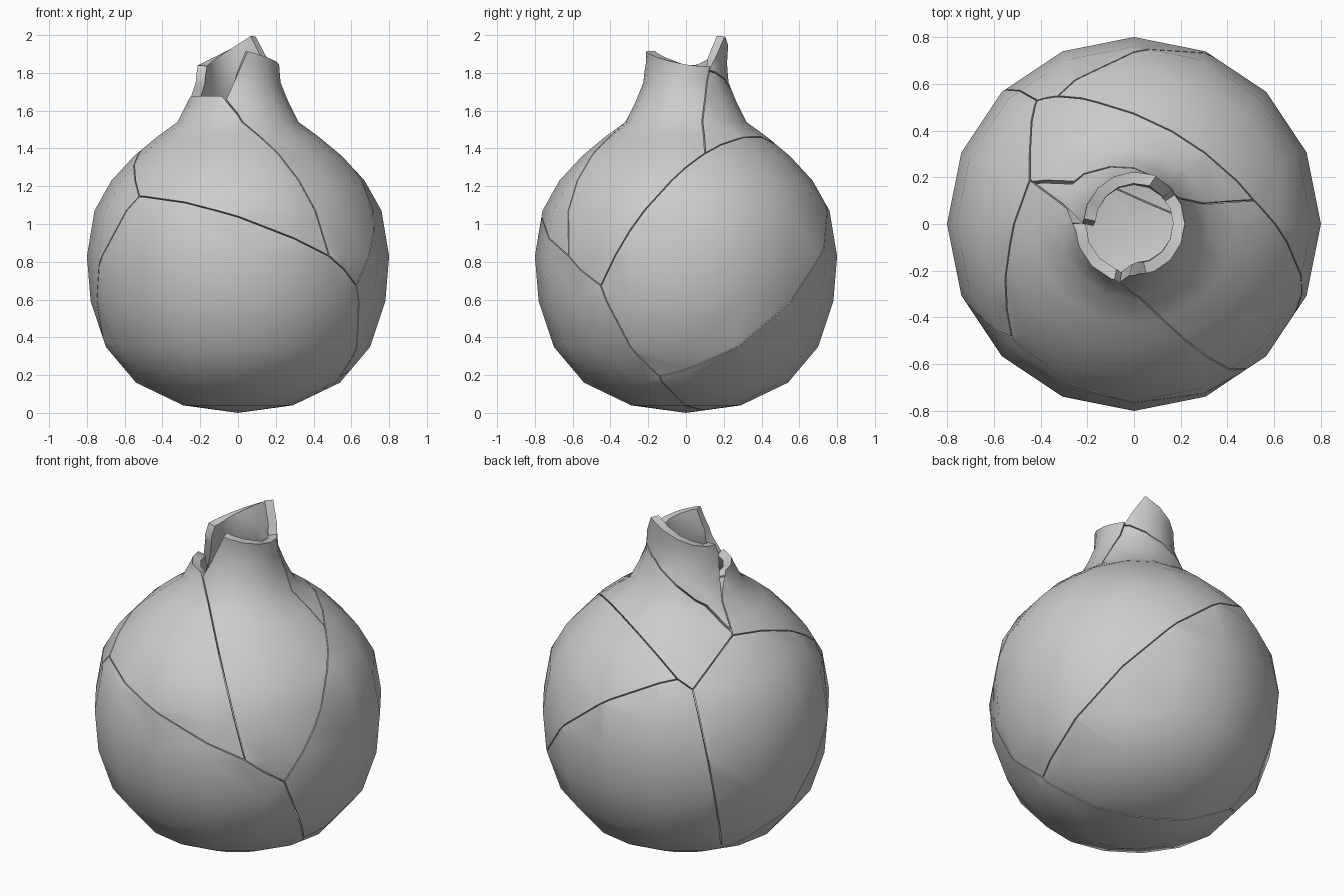
import bpy
import bmesh
import math
from mathutils import Vector

cube = bpy.data.objects.get("Cube")
if cube:
    bpy.data.objects.remove(cube, do_unlink=True)

WALL = 0.05
GAP = 0.003
CENTRE = Vector((0, 0, 0.83))

# One clay colour
clay = bpy.data.materials.new("grey_clay")
clay.use_nodes = True
clay.diffuse_color = (0.6, 0.6, 0.6, 1)
clay.node_tree.nodes["Principled BSDF"].inputs["Base Color"].default_value = (0.6, 0.6, 0.6, 1)

# Outer profile of the jar as (radius, height)
PROFILE = [(0, 0), (0.29, 0.04), (0.54, 0.16), (0.7, 0.35), (0.78, 0.59),
           (0.8, 0.83), (0.76, 1.07), (0.67, 1.23), (0.55, 1.36), (0.43, 1.46),
           (0.32, 1.54), (0.265, 1.65), (0.225, 1.75), (0.217, 1.85), (0.23, 2.05)]

# Points where cracks meet
P = {name: Vector(co) for name, co in {
    "front_left": (-0.53, -0.49, 1.15),
    "front_right": (0.49, -0.63, 0.83),
    "right": (0.64, -0.46, 0.67),
    "shoulder_right": (0.51, 0.10, 1.37),
    "low_right": (0.54, -0.14, 0.19),
    "back": (-0.33, 0.555, 1.26),
    "back_side": (-0.42, 0.535, 1.21),
    "shoulder_left": (-0.45, 0.19, 1.42),
    "low_left": (-0.45, 0.30, 0.16),
    "neck_front": (-0.06, -0.26, 1.67),
    "neck_left": (-0.24, 0.02, 1.70),
    "neck_right": (0.19, 0.13, 1.82),
    "peak_back": (0.10, 0.21, 2.00),
    "peak_front": (0.05, -0.23, 1.92),
}.items()}


def plane(a, b, c=CENTRE):
    """Plane through three points as (point, normal); radial by default."""
    a, b, c = (P[v] if isinstance(v, str) else Vector(v) for v in (a, b, c))
    return a, (b - a).cross(c - a).normalized()


# Cracks between neighbouring shards
belly_front = plane("front_left", "front_right")
belly_right = plane("front_right", "right")
neck_front = plane("front_right", "neck_front")
side_right = plane("right", "shoulder_right")
low_right = plane("right", "low_right")
base = plane("low_right", "low_left")
low_left = plane("low_left", "front_left")
shoulder_left = plane("front_left", "shoulder_left")
back_left = plane("back_side", "low_left")
side_left = plane("back_side", "shoulder_left")
back_short = plane("back", "back_side")
shoulder_back = plane("back", "shoulder_right")
back_right = plane("low_right", "back", (0.53, 0.57, 0.61))
neck_back = plane("shoulder_left", "neck_right", (-0.10, 0.24, 1.65))
neck_left = plane("shoulder_left", "neck_left")
neck_right = plane("shoulder_right", "neck_right", (-0.22, 0.02, 1.85))

# Broken edges round the mouth
notch = plane("neck_front", "peak_front", (0, 0, 1.8))
rim_front = plane("peak_front", (0.22, -0.02, 1.85), (0.2, 0.13, 1.83))
rim_back = plane("peak_back", (-0.22, 0.03, 1.84), (0.1, 0, 2.0))
rim_spike = plane("neck_right", "peak_back", (0, 0, 1.8))
rim_left = (Vector((0, 0, 1.68)), Vector((0, 0, 1)))

# Shards: a point inside, then the planes that bound it
SHARDS = {
    "front_right_neck_shard": ((0.45, -0.3, 1.3), [
        neck_front, belly_right, side_right, neck_right, notch, rim_front]),
    "front_left_shoulder_shard": ((-0.25, -0.5, 1.25), [
        neck_front, belly_front, shoulder_left, neck_left, rim_left]),
    "back_neck_shard": ((-0.1, 0.22, 1.8), [
        neck_back, neck_left, neck_right, rim_back, rim_spike]),
    "back_shoulder_shard": ((0, 0.3, 1.5), [
        neck_back, neck_left, neck_right, shoulder_back, back_short, side_left]),
    "front_base_shard": ((0, -0.5, 0.4), [
        belly_front, belly_right, low_right, base, low_left]),
    "left_side_shard": ((-0.75, 0.15, 0.8), [
        side_left, shoulder_left, low_left, back_left]),
    "right_side_shard": ((0.7, 0.3, 0.9), [
        side_right, shoulder_back, back_right, low_right]),
    "back_base_shard": ((-0.1, 0.7, 0.5), [
        back_short, back_left, base, back_right]),
}


def jar_surface():
    """Sixteen-sided outer skin of the whole jar."""
    bm = bmesh.new()
    verts = [bm.verts.new((r, 0, z)) for r, z in PROFILE]
    edges = [bm.edges.new(pair) for pair in zip(verts, verts[1:])]
    bmesh.ops.spin(bm, geom=verts + edges, cent=(0, 0, 0), axis=(0, 0, 1),
                   angle=math.tau, steps=16, use_merge=False)
    bmesh.ops.remove_doubles(bm, verts=bm.verts[:], dist=0.001)
    bmesh.ops.recalc_face_normals(bm, faces=bm.faces[:])
    if sum(f.normal.dot(f.calc_center_median() - CENTRE) for f in bm.faces) < 0:
        bmesh.ops.reverse_faces(bm, faces=bm.faces[:])
    return bm


def make_shard(name, seed, planes):
    bm = jar_surface()
    for point, normal in planes:
        inward = normal if (Vector(seed) - point).dot(normal) > 0 else -normal
        bmesh.ops.bisect_plane(bm, geom=bm.verts[:] + bm.edges[:] + bm.faces[:],
                               dist=0.0001, plane_co=point + inward * GAP,
                               plane_no=inward, clear_inner=True)
    bmesh.ops.remove_doubles(bm, verts=bm.verts[:], dist=0.002)
    mesh = bpy.data.meshes.new(name)
    bm.to_mesh(mesh)
    bm.free()
    mesh.materials.append(clay)
    shard = bpy.data.objects.new(name, mesh)
    bpy.context.collection.objects.link(shard)

    # Give the shard its wall thickness
    wall = shard.modifiers.new("wall", 'SOLIDIFY')
    wall.thickness = WALL
    wall.offset = -1
    bpy.ops.object.select_all(action='DESELECT')
    shard.select_set(True)
    bpy.context.view_layer.objects.active = shard
    bpy.ops.object.modifier_apply(modifier=wall.name)
    bpy.ops.object.shade_smooth_by_angle(angle=math.radians(45))


for shard_name, (inside, bounds) in SHARDS.items():
    make_shard(shard_name, inside, bounds)
